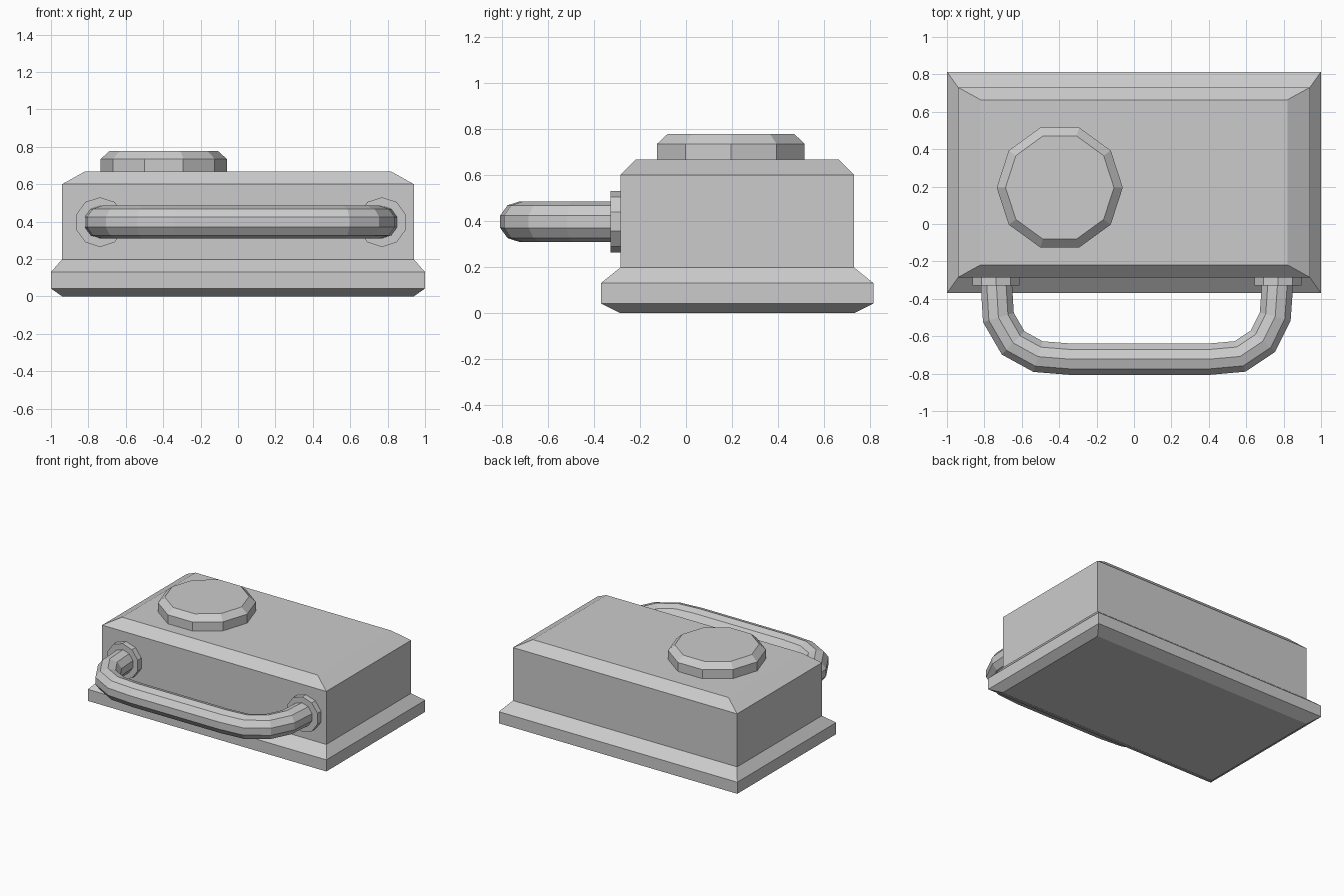
import bpy, bmesh
from math import sin, cos, pi
from mathutils import Vector

if "Cube" in bpy.data.objects:
    bpy.data.objects.remove(bpy.data.objects["Cube"])


def loft(name, rings):
    """Skin a list of equal-length point rings and cap both ends."""
    bm = bmesh.new()
    rows = [[bm.verts.new(p) for p in ring] for ring in rings]
    n = len(rows[0])
    for a, b in zip(rows, rows[1:]):
        for i in range(n):
            j = (i + 1) % n
            bm.faces.new((a[i], a[j], b[j], b[i]))
    bm.faces.new(rows[0][::-1])
    bm.faces.new(rows[-1])
    bmesh.ops.recalc_face_normals(bm, faces=bm.faces[:])
    mesh = bpy.data.meshes.new(name)
    bm.to_mesh(mesh)
    bm.free()
    obj = bpy.data.objects.new(name, mesh)
    bpy.context.collection.objects.link(obj)
    return obj


def polygon(centre, u, v, r, n=10):
    """Regular n-gon ring with its first corner along u."""
    c = Vector(centre)
    return [c + r * (cos(2 * pi * i / n) * Vector(u) + sin(2 * pi * i / n) * Vector(v))
            for i in range(n)]


X, Y, Z = Vector((1, 0, 0)), Vector((0, 1, 0)), Vector((0, 0, 1))

# Body: rectangular sections (z, half width, front y, back y)
sections = [(0, .94, -.285, .73), (.042, 1, -.37, .814), (.13, 1, -.37, .814),
            (.198, .94, -.285, .73), (.6, .94, -.285, .73), (.667, .82, -.218, .664)]
loft("body", [[(-w, f, z), (w, f, z), (w, b, z), (-w, b, z)] for z, w, f, b in sections])

# Round cap on top
loft("top_knob", [polygon((-.397, .195, z), X, Y, r)
                  for z, r in ((.66, .337), (.735, .337), (.777, .29))])

# Handle mounting flanges
for side, x in (("left", -.738), ("right", .77)):
    loft("handle_flange_" + side, [polygon((x, y, .397), Z, X, .133) for y in (-.28, -.328)])

# Handle: ten-sided tube swept along a path with mitred joints
path = [Vector((x, y, .397)) for x, y in (
    (-.738, -.285), (-.725, -.5), (-.646, -.636), (-.513, -.709), (-.337, -.723),
    (.4, -.723), (.567, -.708), (.69, -.626), (.755, -.495), (.77, -.285))]
rings = []
for i, p in enumerate(path):
    before = (p - path[max(i - 1, 0)]).normalized()
    after = (path[min(i + 1, len(path) - 1)] - p).normalized()
    tangent = (before + after).normalized()
    side = tangent.cross(Z)
    miter = 1 / max(tangent.dot(after), tangent.dot(before))
    rings.append(polygon(p, Z, side * miter, .088))
loft("handle", rings)
